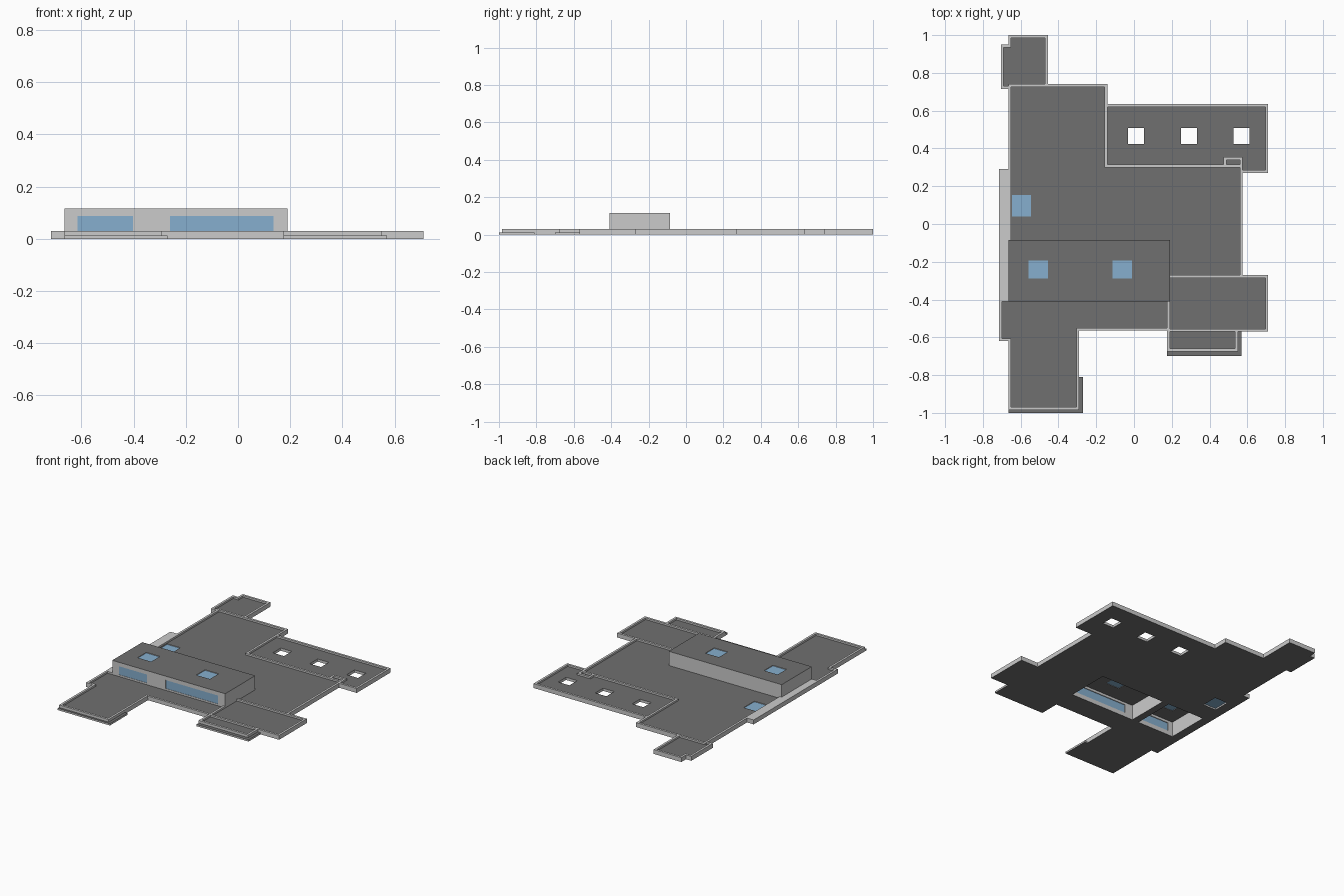
import bpy, bmesh
from mathutils import Vector

if "Cube" in bpy.data.objects:
    bpy.data.objects.remove(bpy.data.objects["Cube"])


def material(name, rgb):
    m = bpy.data.materials.new(name)
    m.diffuse_color = (*rgb, 1)
    m.use_nodes = True
    m.node_tree.nodes["Principled BSDF"].inputs["Base Color"].default_value = m.diffuse_color
    return m


LIGHT = material("light_wall", (0.70, 0.69, 0.67))
DARK = material("dark_roofing", (0.16, 0.16, 0.16))
GLASS = material("glass", (0.24, 0.43, 0.62))


def plate(name, rects, z0, z1, holes=(), cap=LIGHT, side=LIGHT, upright=False):
    """Union of (x0, x1, y0, y1) rectangles minus holes, extruded z0..z1.
    upright: rectangles lie in x/z and the extrusion runs along y."""
    every = list(rects) + list(holes)
    xs = sorted({v for r in every for v in r[:2]})
    ys = sorted({v for r in every for v in r[2:]})

    def inside(x, y, group):
        return any(r[0] < x < r[1] and r[2] < y < r[3] for r in group)

    bm = bmesh.new()
    grid = {}

    def vert(i, j):
        if (i, j) not in grid:
            grid[i, j] = bm.verts.new((xs[i], ys[j], z0))
        return grid[i, j]

    for i in range(len(xs) - 1):
        for j in range(len(ys) - 1):
            x, y = (xs[i] + xs[i + 1]) / 2, (ys[j] + ys[j + 1]) / 2
            if inside(x, y, rects) and not inside(x, y, holes):
                bm.faces.new((vert(i, j), vert(i + 1, j), vert(i + 1, j + 1), vert(i, j + 1)))
    ext = bmesh.ops.extrude_face_region(bm, geom=bm.faces[:], use_keep_orig=True)
    top = [g for g in ext["geom"] if isinstance(g, bmesh.types.BMVert)]
    bmesh.ops.translate(bm, verts=top, vec=(0, 0, z1 - z0))
    bmesh.ops.recalc_face_normals(bm, faces=bm.faces[:])
    for f in bm.faces:
        f.material_index = 0 if abs(f.normal.z) > 0.5 else 1
    if upright:
        for v in bm.verts:
            v.co = Vector((v.co.x, v.co.z, v.co.y))
        bmesh.ops.reverse_faces(bm, faces=bm.faces[:])
    me = bpy.data.meshes.new(name)
    bm.to_mesh(me)
    bm.free()
    me.materials.append(cap)
    me.materials.append(side)
    ob = bpy.data.objects.new(name, me)
    bpy.context.collection.objects.link(ob)
    return ob


def square(cx, cy, w, h):
    return (cx - w / 2, cx + w / 2, cy - h / 2, cy + h / 2)


T = 0.015          # parapet width
ROOF, RIM, LEDGE, TOP = 0.018, 0.03, 0.012, 0.115

# main roof with open light wells, one skylight and the two raised rooms
wells = [square(x, 0.465, 0.085, 0.085) for x in (0.01, 0.29, 0.57)]
low_light = square(-0.595, 0.097, 0.1, 0.115)
rooms = [(-0.653, -0.37, -0.398, -0.097), (-0.32, 0.178, -0.398, -0.097)]
roof_parts = [
    (-0.665, -0.14, -0.41, 0.74), (-0.14, 0.575, -0.56, 0.315),
    (-0.14, 0.71, 0.30, 0.635), (0.56, 0.71, 0.27, 0.315),
    (0.175, 0.71, -0.57, -0.27), (0.175, 0.55, -0.675, -0.56),
    (-0.665, -0.14, -0.56, -0.40), (-0.665, -0.29, -0.985, -0.55),
    (-0.715, -0.66, -0.62, 0.29),
    (-0.665, -0.455, 0.73, 1.0), (-0.705, -0.66, 0.715, 0.95)]
plate("main_roof", roof_parts, 0, ROOF, wells + [low_light] + rooms, DARK, LIGHT)

# lower ledges outside the front parapets
plate("front_left_ledge", [(-0.665, -0.27, -1.0, -0.985), (-0.29, -0.27, -1.0, -0.81)],
      0, LEDGE, cap=DARK)
plate("front_right_ledge", [(0.175, 0.57, -0.70, -0.675), (0.55, 0.57, -0.70, -0.57)],
      0, LEDGE, cap=DARK)


# parapet runs: h = along x, v = along y, starting at the low edge
def h(x0, x1, y):
    return (x0, x1, y, y + T)


def v(x, y0, y1):
    return (x, x + T, y0, y1)


plate("main_parapet", [
    v(-0.665, -0.085, 0.74), h(-0.665, -0.14, 0.725), v(-0.155, 0.30, 0.74),
    h(-0.155, 0.575, 0.30), v(0.56, -0.285, 0.315),
    (-0.715, -0.665, -0.41, 0.29)], ROOF, RIM)
plate("back_left_parapet", [
    h(-0.665, -0.455, 0.985), v(-0.47, 0.74, 1.0), v(-0.665, 0.935, 1.0),
    h(-0.705, -0.65, 0.935), v(-0.705, 0.715, 0.95), h(-0.705, -0.665, 0.715)], ROOF, RIM)
plate("back_right_parapet", [
    h(-0.14, 0.71, 0.62), v(0.695, 0.27, 0.635), h(0.575, 0.71, 0.27),
    v(0.56, 0.315, 0.355), h(0.475, 0.575, 0.34), v(0.475, 0.315, 0.355)], ROOF, RIM)
plate("front_right_parapet", [
    h(0.19, 0.71, -0.285), v(0.695, -0.57, -0.27), h(0.175, 0.71, -0.57),
    v(0.175, -0.675, -0.41), h(0.175, 0.55, -0.675), v(0.535, -0.675, -0.57)], ROOF, RIM)
plate("front_left_parapet", [
    h(-0.305, 0.175, -0.565), v(-0.305, -0.985, -0.55), h(-0.665, -0.29, -0.985),
    v(-0.665, -0.985, -0.605), h(-0.715, -0.65, -0.62), v(-0.715, -0.62, -0.41)], ROOF, RIM)

# raised storey: side, back and dividing walls, then the windowed front
plate("raised_walls", [(-0.665, 0.19, -0.398, -0.085)], ROOF, TOP - 0.01, rooms)
windows = [(-0.615, -0.402, 0.03, 0.088), (-0.26, 0.135, 0.03, 0.088)]
plate("raised_front_wall", [(-0.665, 0.19, ROOF, TOP - 0.01)], -0.41, -0.398,
      windows, upright=True)
plate("front_windows", windows, -0.408, -0.403, cap=GLASS, side=GLASS, upright=True)
high_lights = [square(x, -0.24, 0.103, 0.095) for x in (-0.508, -0.063)]
plate("raised_roof", [(-0.665, 0.19, -0.41, -0.085)], TOP - 0.01, TOP,
      high_lights, DARK, LIGHT)

# skylight panes
plate("raised_skylights", high_lights, TOP - 0.008, TOP - 0.004, cap=GLASS, side=GLASS)
plate("low_skylight", [low_light], ROOF - 0.008, ROOF - 0.004, cap=GLASS, side=GLASS)
